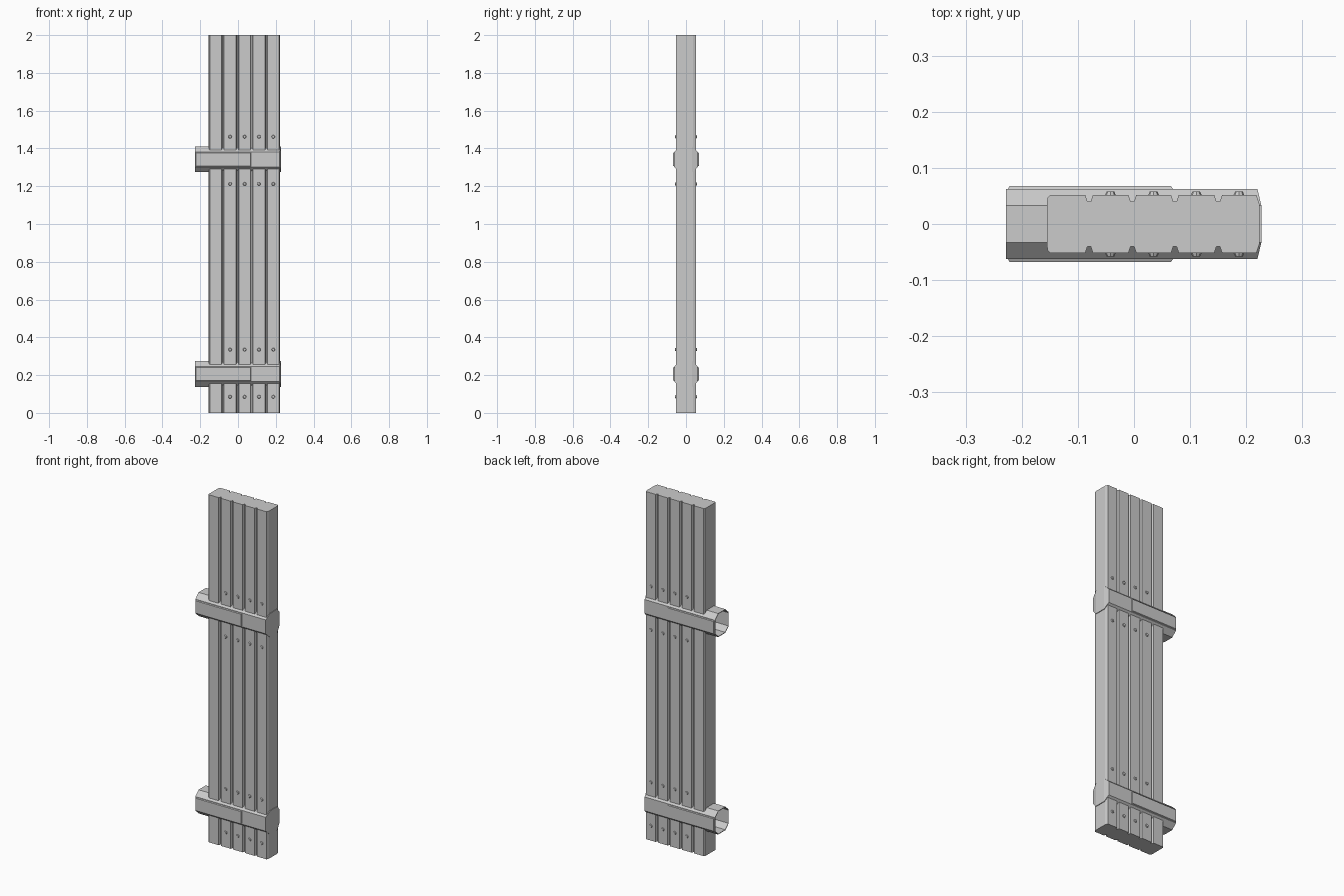
import bpy, bmesh
from math import pi
from mathutils import Matrix

if "Cube" in bpy.data.objects:
    bpy.data.objects.remove(bpy.data.objects["Cube"])

BAND_Z = (0.206, 1.342)


def new_object(name, bm):
    bmesh.ops.recalc_face_normals(bm, faces=bm.faces)
    mesh = bpy.data.meshes.new(name)
    bm.to_mesh(mesh)
    bm.free()
    obj = bpy.data.objects.new(name, mesh)
    bpy.context.collection.objects.link(obj)
    return obj


# Board: grooved outline extruded upward
half = [(-0.155, 0.038), (-0.154, 0.047), (-0.149, 0.052)]
for gx in (-0.080, -0.003, 0.073, 0.150):
    half += [(gx - 0.007, 0.052), (gx - 0.003, 0.040),
             (gx + 0.003, 0.040), (gx + 0.007, 0.052)]
half += [(0.218, 0.052), (0.2235, 0.036)]
outline = half + [(x, -y) for x, y in reversed(half)]
bm = bmesh.new()
base = bm.faces.new([bm.verts.new((x, y, 0)) for x, y in outline])
ext = bmesh.ops.extrude_face_region(bm, geom=[base], use_keep_orig=True)
for v in ext["geom"]:
    if isinstance(v, bmesh.types.BMVert):
        v.co.z = 2.0
new_object("planked_board", bm)

# Octagonal sleeve, open at the left, with a folded right end
OCT = [(0.033, 0.068), (0.062, 0.040), (0.062, -0.040), (0.033, -0.068),
       (-0.033, -0.068), (-0.062, -0.040), (-0.062, 0.040), (-0.033, 0.068)]


def sleeve(name, zc):
    bm = bmesh.new()

    def ring(xf, s):
        return [bm.verts.new((xf(y), y * s, zc + z * s)) for y, z in OCT]

    rings = [ring(lambda y: -0.150, 0.95), ring(lambda y: -0.228, 0.95),
             ring(lambda y: -0.228, 1.0),
             ring(lambda y: 0.227 if abs(y) < 0.05 else 0.220, 1.0)]
    for a, b in zip(rings, rings[1:]):
        for i in range(8):
            j = (i + 1) % 8
            bm.faces.new((a[i], a[j], b[j], b[i]))
    e = rings[-1]
    for ids in ((0, 1, 2, 3), (0, 3, 4, 7), (4, 5, 6, 7)):
        bm.faces.new([e[i] for i in ids])
    new_object(name, bm)


# Raised strip on the sleeve face, tapered at its borders
def strip(name, zc, side):
    bm = bmesh.new()
    lo, hi = [[bm.verts.new((x, side * y, zc + z)) for x, z in
               ((x0, -h), (x1, -h), (x1, h), (x0, h))]
              for y, x0, x1, h in ((0.060, -0.226, 0.071, 0.038),
                                   (0.0675, -0.222, 0.066, 0.034))]
    bm.faces.new(lo)
    bm.faces.new(hi)
    for i in range(4):
        j = (i + 1) % 4
        bm.faces.new((lo[i], lo[j], hi[j], hi[i]))
    new_object(name, bm)


for label, zc in zip(("lower", "upper"), BAND_Z):
    sleeve(label + "_sleeve", zc)
    for side, where in ((-1, "front"), (1, "back")):
        strip(f"{label}_{where}_strip", zc, side)

# Rivets above and below each sleeve, on both faces
bm = bmesh.new()
for side in (-1, 1):
    for z in (0.085, 0.335, 1.212, 1.462):
        for x in (-0.042, 0.035, 0.111, 0.187):
            m = (Matrix.Translation((x, side * 0.0535, z))
                 @ Matrix.Rotation(-side * pi / 2, 4, 'X'))
            bmesh.ops.create_cone(bm, cap_ends=True, segments=8, radius1=0.0105,
                                  radius2=0.007, depth=0.008, matrix=m)
new_object("rivets", bm)
